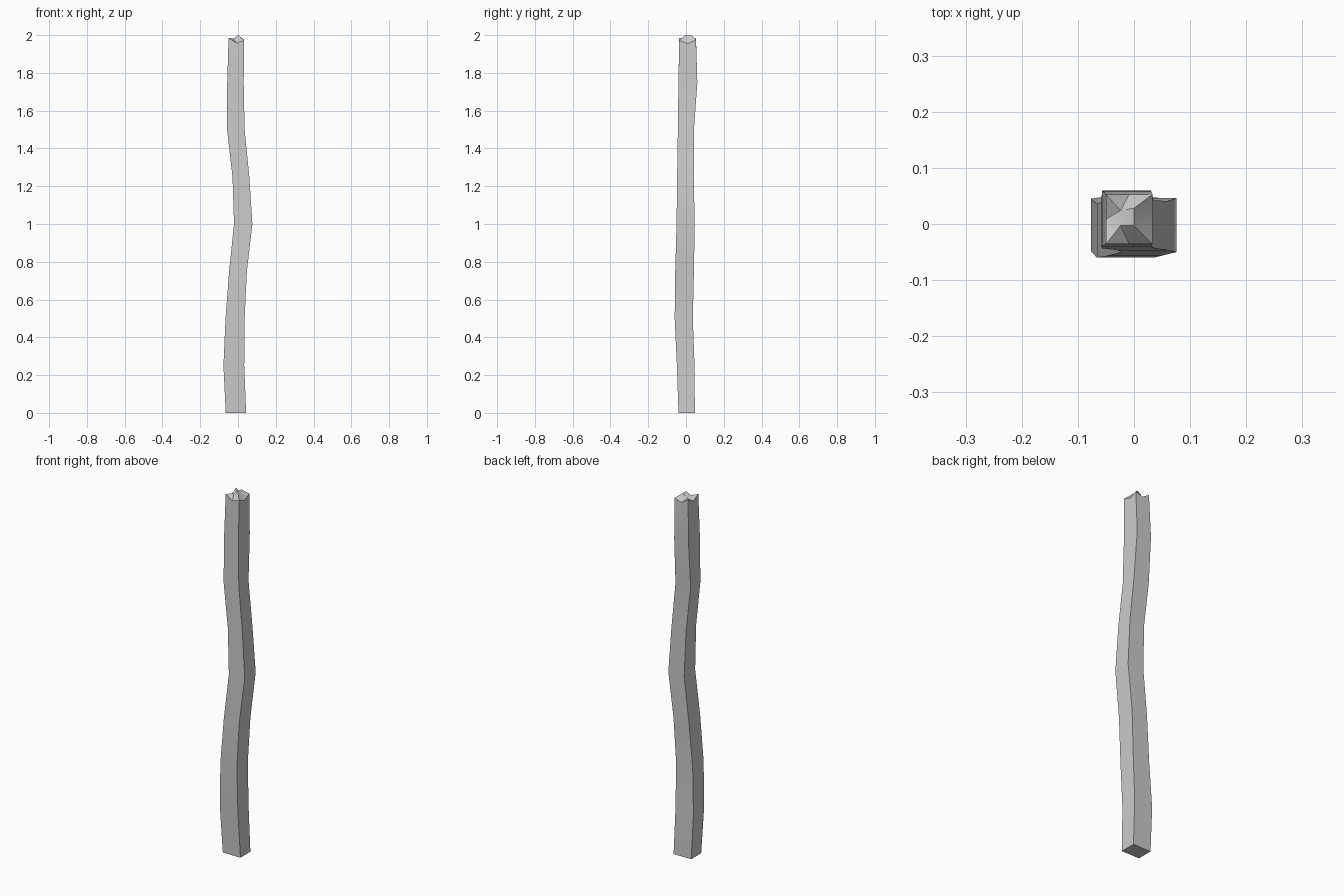
import bpy, bmesh

if "Cube" in bpy.data.objects:
    bpy.data.objects.remove(bpy.data.objects["Cube"])

# Cross-sections up the pole: z, x min, x max, y min, y max
rings = [
    (0.00, -0.065, 0.043, -0.040, 0.047),
    (0.25, -0.077, 0.033, -0.048, 0.045),
    (0.50, -0.066, 0.035, -0.060, 0.036),
    (0.75, -0.047, 0.047, -0.057, 0.042),
    (1.00, -0.021, 0.076, -0.050, 0.046),
    (1.25, -0.029, 0.060, -0.047, 0.041),
    (1.50, -0.058, 0.035, -0.043, 0.042),
    (1.75, -0.057, 0.030, -0.040, 0.060),
    (1.98, -0.050, 0.033, -0.036, 0.053),
]
bm = bmesh.new()


def ring(z, x0, x1, y0, y1):
    """Eight points: corners and edge midpoints, counter-clockwise."""
    xm, ym = (x0 + x1) / 2, (y0 + y1) / 2
    pts = [(x0, y0), (xm, y0), (x1, y0), (x1, ym),
           (x1, y1), (xm, y1), (x0, y1), (x0, ym)]
    return [bm.verts.new((x, y, z)) for x, y in pts]


# Crooked shaft
loops = [ring(*r) for r in rings]
for a, b in zip(loops, loops[1:]):
    for i in range(8):
        j = (i + 1) % 8
        bm.faces.new((a[i], a[j], b[j], b[i]))
bm.faces.new(loops[0][::-1])

# Splintered top: raised corners, notched edges, small peak in the middle
top = loops[-1]
for v, z in zip(top, (1.985, 1.958, 1.972, 1.955, 1.975, 1.96, 1.985, 1.962)):
    v.co.z = z
peak = [bm.verts.new(p) for p in ((-0.024, -0.003, 1.982), (0, -0.003, 2.0),
                                  (0, 0.028, 2.0), (-0.024, 0.024, 1.975))]
for k in range(4):
    c, n = 2 * k, (k + 1) % 4
    bm.faces.new((top[c], top[c + 1], peak[k]))
    bm.faces.new((top[c + 1], peak[n], peak[k]))
    bm.faces.new((top[c + 1], top[(c + 2) % 8], peak[n]))
bm.faces.new(peak)

bmesh.ops.recalc_face_normals(bm, faces=bm.faces)
mesh = bpy.data.meshes.new("wooden_post")
bm.to_mesh(mesh)
bm.free()
post = bpy.data.objects.new("wooden_post", mesh)
bpy.context.collection.objects.link(post)
bpy.context.view_layer.objects.active = post
post.select_set(True)
bpy.ops.object.shade_smooth_by_angle(angle=0.52)
